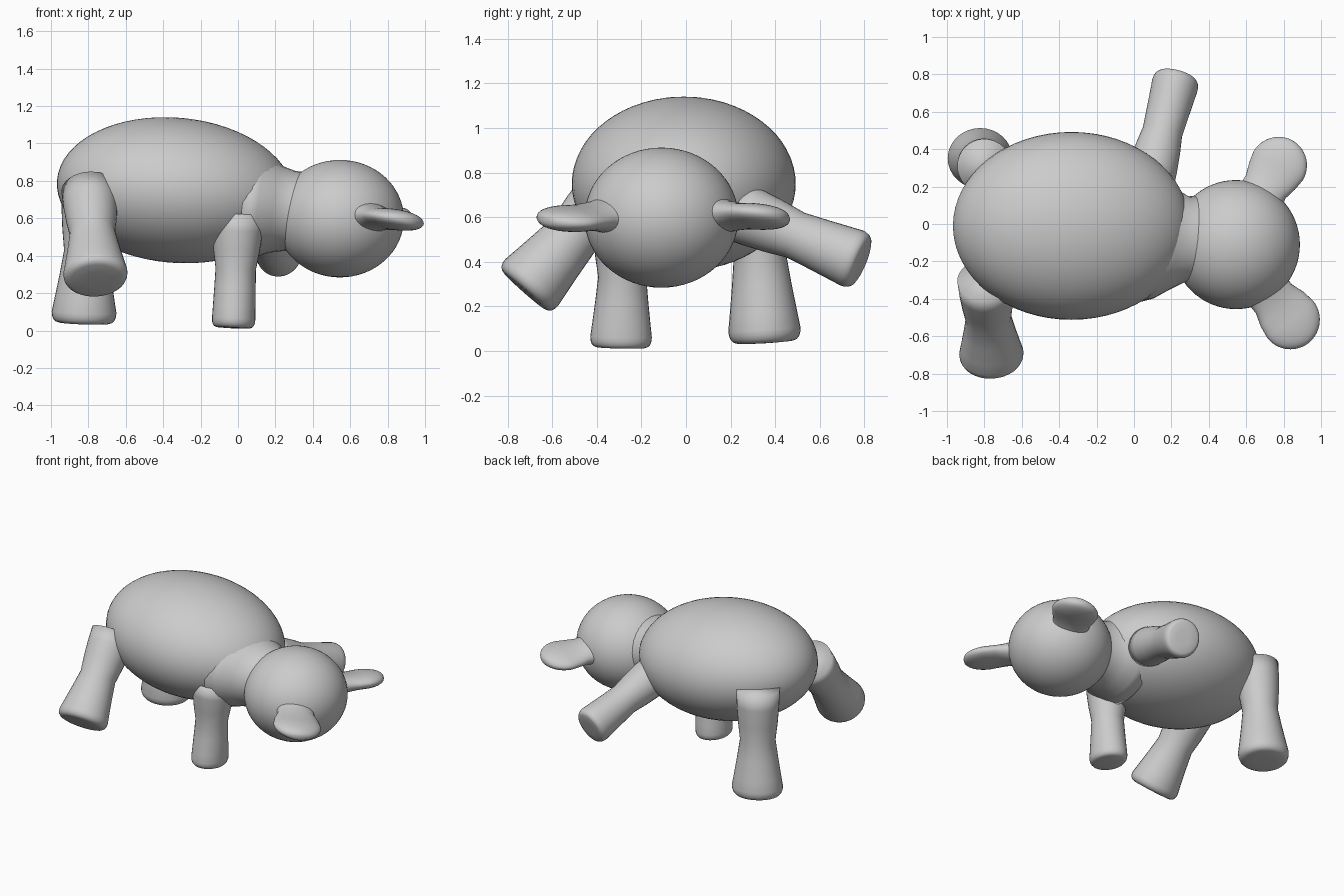
import bpy, bmesh, math
from mathutils import Vector

if "Cube" in bpy.data.objects:
    bpy.data.objects.remove(bpy.data.objects["Cube"])

grey = bpy.data.materials.new("soft grey")
grey.diffuse_color = (0.6, 0.6, 0.6, 1)
grey.use_nodes = True
grey.node_tree.nodes["Principled BSDF"].inputs["Base Color"].default_value = grey.diffuse_color


def finish(obj):
    obj.data.materials.append(grey)
    for p in obj.data.polygons:
        p.use_smooth = True
    return obj


def ellipsoid(name, centre, radii, tilt=0):
    bpy.ops.mesh.primitive_uv_sphere_add(segments=64, ring_count=32, radius=1,
                                         location=centre, rotation=(0, tilt, 0))
    obj = bpy.context.object
    obj.name = name
    obj.scale = radii
    return finish(obj)


def loft(name, start, end, rings, wide=(1, 0, 0), sides=32):
    """Elliptical rings (t, wide radius, other radius) along start -> end."""
    start, end = Vector(start), Vector(end)
    axis = (end - start).normalized()
    u = Vector(wide)
    u = (u - axis * u.dot(axis)).normalized()
    v = axis.cross(u)
    bm = bmesh.new()
    loops = []
    for t, ru, rv in rings:
        c = start.lerp(end, t)
        loops.append([bm.verts.new(c + u * ru * math.cos(a) + v * rv * math.sin(a))
                      for a in (2 * math.pi * i / sides for i in range(sides))])
    for a, b in zip(loops, loops[1:]):
        for i in range(sides):
            j = (i + 1) % sides
            bm.faces.new((a[i], a[j], b[j], b[i]))
    bm.faces.new(loops[0][::-1])
    bm.faces.new(loops[-1])
    bmesh.ops.recalc_face_normals(bm, faces=bm.faces)
    mesh = bpy.data.meshes.new(name)
    bm.to_mesh(mesh)
    bm.free()
    obj = bpy.data.objects.new(name, mesh)
    bpy.context.collection.objects.link(obj)
    return finish(obj)


def leg(name, hip, foot, top, mid, wide, deep):
    """Flared hip, narrower shin, wider rounded sole."""
    rings = [(0, top, top), (0.15, top * 0.97, top * 0.97),
             (0.32, (top + mid) / 2, (top + mid) / 2), (0.48, mid, mid),
             (0.65, mid * .65 + wide * .35, mid * .65 + deep * .35),
             (0.82, mid * .25 + wide * .75, mid * .25 + deep * .75)]
    rings += [(t, wide * k, deep * k)
              for t, k in ((0.92, 1), (0.95, .99), (0.975, .95), (0.992, .88), (1, .78), (1.004, .4))]
    return loft(name, hip, foot, rings)


def ear(name, root, tip, radius, thick):
    """Flat round paddle on a flared stalk."""
    length = (Vector(tip) - Vector(root)).length
    centre = 1 - radius / length
    rings = [(0, .14, .11), (centre * .25, .125, .085), (centre * .5, .125, .065),
             (centre * .75, radius * .93, thick)]
    for i in range(13):
        a = math.pi / 2 * i / 12.3
        rings.append((centre + (1 - centre) * math.sin(a), radius * math.cos(a),
                      thick * math.cos(a) ** .7))
    axis = Vector(tip) - Vector(root)
    return loft(name, root, tip, rings, wide=(-axis.y, axis.x, -.2 * abs(axis.y)))


# Torso, neck and head
ellipsoid("body", (-0.335, -0.01, 0.75), (0.635, 0.502, 0.388), math.radians(5))
loft("neck", (0.04, -0.07, 0.67), (0.44, -0.09, 0.62),
     [(0, .35, .29), (.2, .325, .27), (.4, .275, .235), (.6, .23, .215),
      (.8, .24, .215), (1, .24, .215)], wide=(0, 1, 0))
ellipsoid("head", (0.545, -0.11, 0.598), (0.342, 0.345, 0.314))

# Ears
ear("right_ear", (0.66, -0.29, 0.61), (0.935, -0.635, 0.585), 0.16, 0.055)
ear("left_ear", (0.64, 0.09, 0.61), (0.85, 0.445, 0.60), 0.155, 0.055)

# Legs
leg("front_right_leg", (0.0, -0.28, 0.62), (-0.025, -0.292, 0.015), .14, .108, .116, .138)
leg("front_left_leg", (0.08, 0.22, 0.63), (0.23, 0.785, 0.40), .135, .108, .125, .133)
leg("rear_right_leg", (-0.795, -0.30, 0.75), (-0.76, -0.725, 0.27), .15, .122, .172, .158)
leg("rear_left_leg", (-0.80, 0.31, 0.78), (-0.825, 0.355, 0.04), .145, .118, .173, .162)
